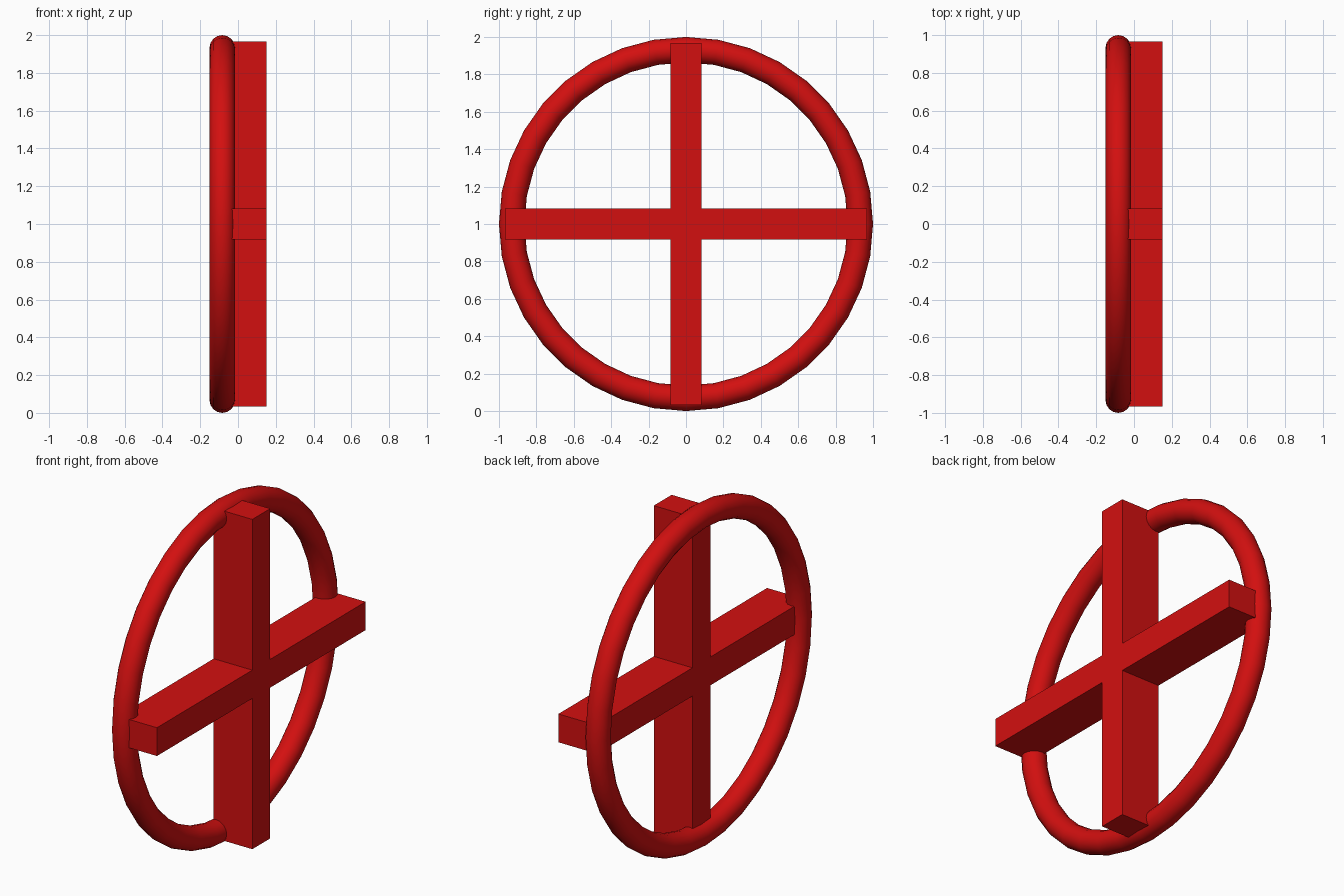
import bpy, bmesh, math
from math import cos, sin, pi

if "Cube" in bpy.data.objects:
    bpy.data.objects.remove(bpy.data.objects["Cube"])

red = bpy.data.materials.new("valve red")
red.diffuse_color = (0.65, 0.005, 0.005, 1.0)
red.use_nodes = True
red.node_tree.nodes["Principled BSDF"].inputs["Base Color"].default_value = red.diffuse_color


def make_object(name, bm):
    bmesh.ops.recalc_face_normals(bm, faces=bm.faces[:])
    mesh = bpy.data.meshes.new(name)
    bm.to_mesh(mesh)
    bm.free()
    mesh.materials.append(red)
    obj = bpy.data.objects.new(name, mesh)
    bpy.context.collection.objects.link(obj)
    return obj


# Cross spokes: a plus-shaped profile in the YZ plane, extruded along x
half, arm = 0.083, 0.967
x_back, x_front = -0.10, 0.151
corner = [(arm, -half), (arm, half), (half, half)]
profile = []
for k in range(4):
    c, s = round(cos(k * pi / 2)), round(sin(k * pi / 2))
    profile += [(c * y - s * z, s * y + c * z) for y, z in corner]
bm = bmesh.new()
face = bm.faces.new([bm.verts.new((x_back, y, z + 1)) for y, z in profile])
top = bmesh.ops.extrude_face_region(bm, geom=[face])["geom"]
bmesh.ops.translate(bm, vec=(x_front - x_back, 0, 0),
                    verts=[g for g in top if isinstance(g, bmesh.types.BMVert)])
make_object("cross_spokes", bm)

# Round rim of the wheel, axis along x
bpy.ops.mesh.primitive_torus_add(
    major_segments=36, minor_segments=16, major_radius=0.932, minor_radius=0.068,
    location=(-0.083, 0, 1), rotation=(0, math.pi / 2, 0))
rim = bpy.context.object
rim.name = "wheel_rim"
rim.data.materials.append(red)
bpy.ops.object.shade_smooth()
